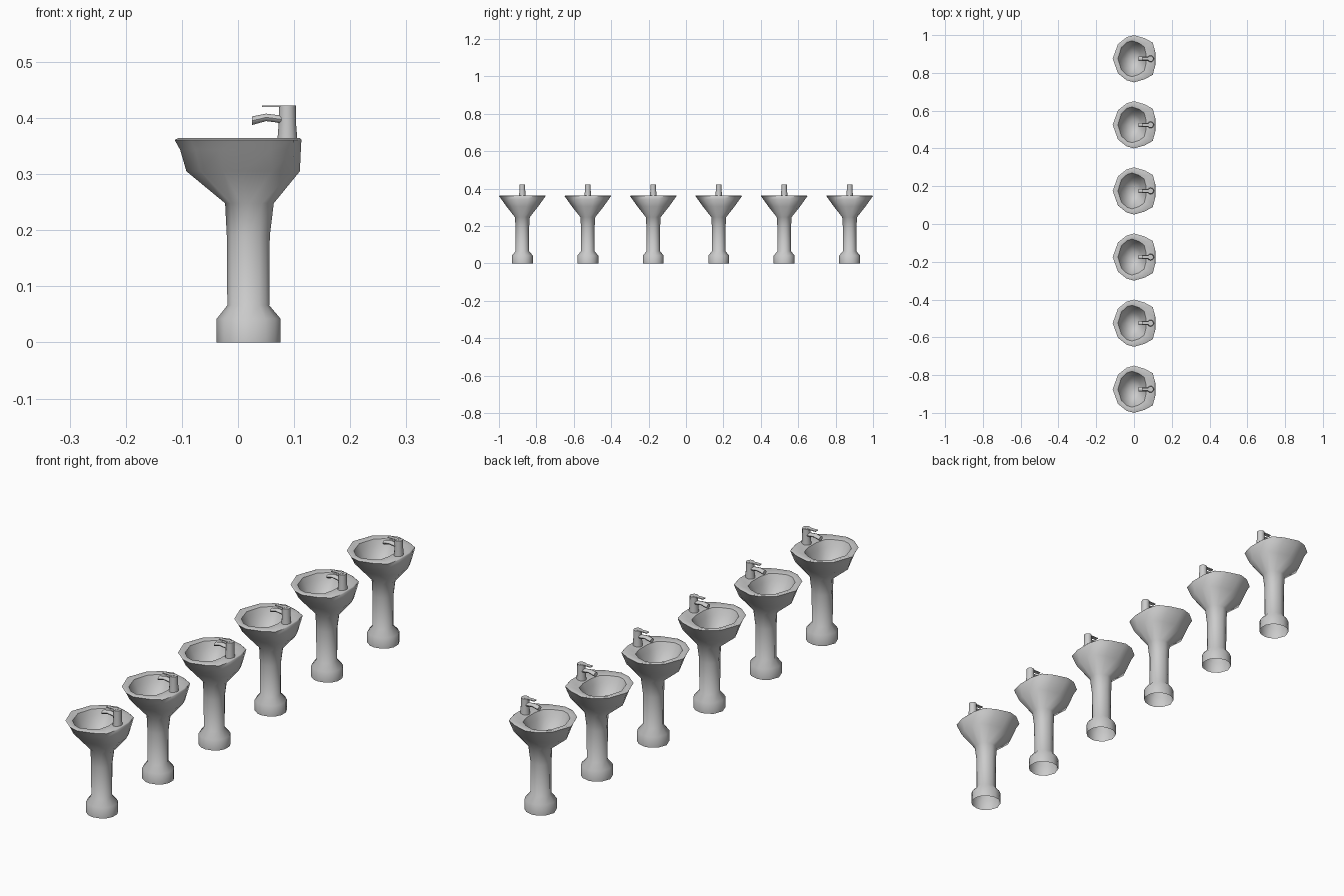
import bpy, bmesh, math
from mathutils import Vector, Matrix

if "Cube" in bpy.data.objects:
    bpy.data.objects.remove(bpy.data.objects["Cube"])

# One glazed grey for everything
grey = bpy.data.materials.new("light_grey")
grey.use_nodes = True
grey.diffuse_color = (0.6, 0.6, 0.6, 1)
grey.node_tree.nodes["Principled BSDF"].inputs["Base Color"].default_value = (0.6, 0.6, 0.6, 1)


def loft(bm, rings, cap_start=False, cap_end=False):
    """Skin a list of closed rings with quads."""
    rows = [[bm.verts.new(p) for p in ring] for ring in rings]
    n = len(rows[0])
    for a, b in zip(rows, rows[1:]):
        for i in range(n):
            j = (i + 1) % n
            bm.faces.new((a[i], a[j], b[j], b[i]))
    if cap_start:
        bm.faces.new(rows[0][::-1])
    if cap_end:
        bm.faces.new(rows[-1])


def finish(bm, name, angle):
    mesh = bpy.data.meshes.new(name)
    bm.to_mesh(mesh)
    bm.free()
    mesh.materials.append(grey)
    obj = bpy.data.objects.new(name, mesh)
    bpy.context.collection.objects.link(obj)
    bpy.ops.object.select_all(action="DESELECT")
    obj.select_set(True)
    bpy.context.view_layer.objects.active = obj
    bpy.ops.object.shade_smooth_by_angle(angle=math.radians(angle))
    return obj


# Basin outline: pointed front, flat back, mirrored across y
half = [(-0.75, 0.62), (-0.35, 0.91), (0, 1), (0.5, 0.87), (0.88, 0.68), (1, 0.27)]
outline = [(-1, 0)] + [(x, -y) for x, y in half] + [(x, y) for x, y in reversed(half)]


def basin_ring(z, x0, x1, hy, shape):
    """Ring between x0 and x1, blending from circle (0) to basin outline (1)."""
    pts = []
    for u, v in outline:
        a = math.atan2(v, u)
        cu, cv = math.cos(a), math.sin(a)
        u, v = cu + (u - cu) * shape, cv + (v - cv) * shape
        pts.append(((x0 + x1) / 2 + u * (x1 - x0) / 2, v * hy, z))
    return pts


# Pedestal and outside of the basin, over the rim and down into the bowl
sections = [
    (0, -0.038, 0.078, 0.056, 0), (0.042, -0.038, 0.078, 0.056, 0),
    (0.066, -0.019, 0.057, 0.036, 0), (0.19, -0.02, 0.058, 0.036, 0),
    (0.248, -0.023, 0.065, 0.04, 0.2), (0.305, -0.092, 0.111, 0.085, 0.8),
    (0.343, -0.103, 0.112, 0.112, 1), (0.361, -0.113, 0.113, 0.125, 1),
    (0.364, -0.107, 0.11, 0.119, 1), (0.359, -0.085, 0.064, 0.095, 0.8),
    (0.335, -0.075, 0.054, 0.085, 0.6), (0.295, -0.052, 0.038, 0.056, 0.3),
    (0.277, -0.022, 0.02, 0.024, 0),
]
bm = bmesh.new()
loft(bm, [basin_ring(*s) for s in sections], cap_end=True)
basin = finish(bm, "basin_1", 50)


# Tap: tapered body, drooping spout, flat lever
bm = bmesh.new()
loft(bm, [[(0.088 + r * math.cos(k * math.tau / 12), r * math.sin(k * math.tau / 12), z)
           for k in range(12)] for z, r in ((0.358, 0.018), (0.39, 0.0155), (0.422, 0.015))],
     cap_end=True)
spout = [(0.08, 0.397, 0.008), (0.066, 0.399, 0.007), (0.05, 0.401, 0.007), (0.025, 0.395, 0.008)]
loft(bm, [[(x, 0.011 * math.cos(k * math.tau / 10), z - h * math.sin(k * math.tau / 10))
           for k in range(10)] for x, z, h in spout], cap_end=True)
lever = Matrix.Translation((0.066, 0, 0.421)) @ Matrix.Diagonal((0.046, 0.015, 0.003, 1))
bmesh.ops.create_cube(bm, size=1, matrix=lever)
bmesh.ops.recalc_face_normals(bm, faces=bm.faces)
tap = finish(bm, "tap_1", 40)

# Row of six washbasins
for i in range(6):
    for part, name in ((basin, "basin"), (tap, "tap")):
        obj = part
        if i:
            obj = part.copy()
            obj.name = f"{name}_{i + 1}"
            bpy.context.collection.objects.link(obj)
        obj.location.y = -0.875 + 0.35 * i
